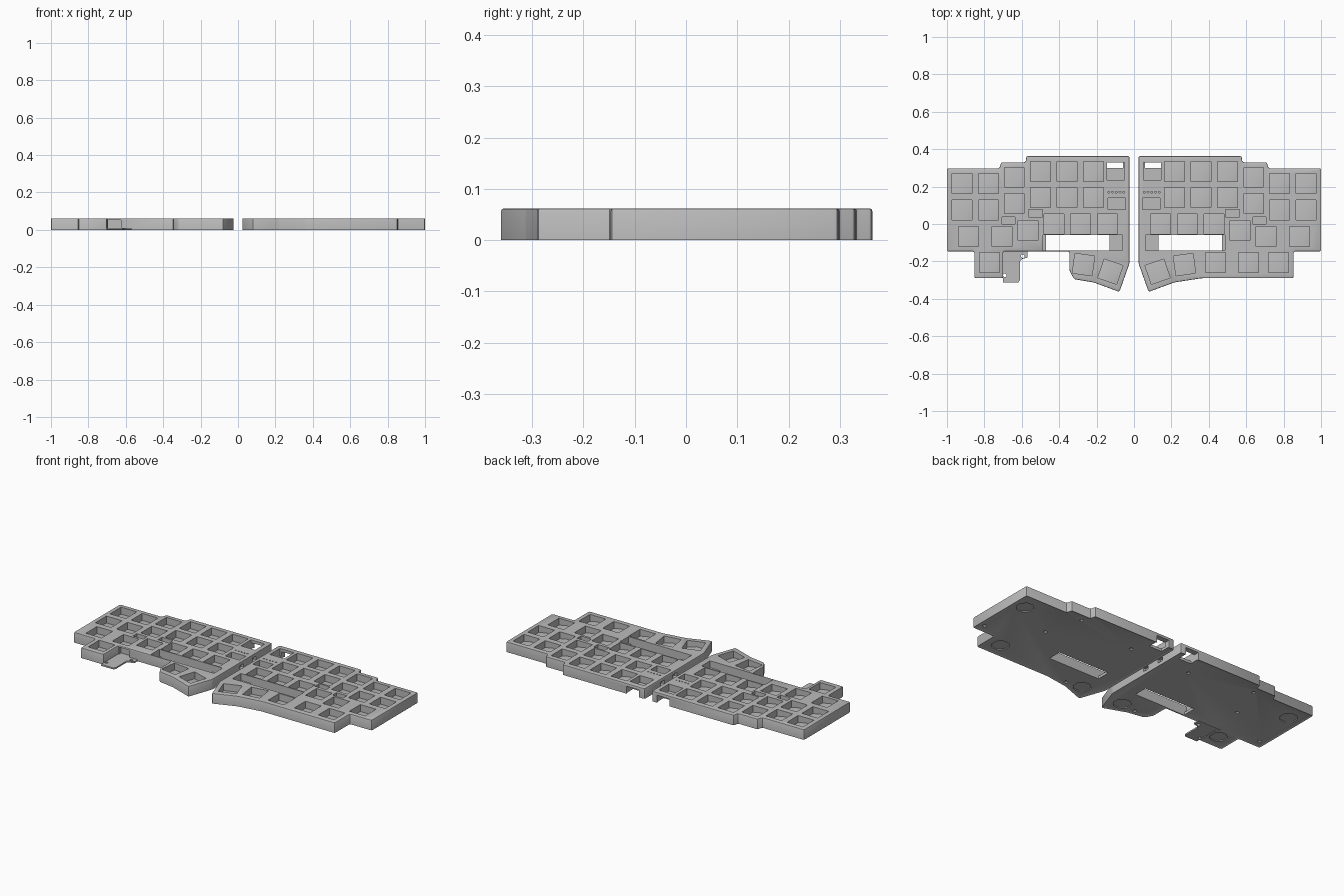
import bpy, bmesh, math
from mathutils import Vector

if "Cube" in bpy.data.objects:
    bpy.data.objects.remove(bpy.data.objects["Cube"])

grey = bpy.data.materials.new("case_grey")
grey.use_nodes = True
GREY = (0.5, 0.5, 0.5, 1)
grey.diffuse_color = GREY
grey.node_tree.nodes["Principled BSDF"].inputs["Base Color"].default_value = GREY

TOP, FLOOR, KEY = 0.062, 0.02, 0.053


def prism(bm, pts, z0, z1):
    """Closed straight prism over a plan outline."""
    low = [bm.verts.new((x, y, z0)) for x, y in pts]
    high = [bm.verts.new((x, y, z1)) for x, y in pts]
    n = len(pts)
    base = bm.faces.new(low[::-1])
    bm.faces.new(high)
    for i in range(n):
        j = (i + 1) % n
        bm.faces.new((low[i], low[j], high[j], high[i]))
    return base


def box(bm, x0, x1, y0, y1, z0, z1):
    prism(bm, [(x0, y0), (x1, y0), (x1, y1), (x0, y1)], z0, z1)


def disc(bm, x, y, r, z0, z1, n=8):
    prism(bm, [(x + r * math.cos(math.tau * (i + .5) / n), y + r * math.sin(math.tau * (i + .5) / n))
               for i in range(n)], z0, z1)


def key_pocket(bm, x, y, turn=0):
    """Square socket whose floor is a low ridge with one hipped end."""
    c, s = math.cos(math.radians(turn)), math.sin(math.radians(turn))

    def v(a, b, z):
        return bm.verts.new((x + KEY * (a * c - b * s), y + KEY * (a * s + b * c), z))
    corners = ((-1, -1), (1, -1), (1, 1), (-1, 1))
    low = [v(a, b, FLOOR) for a, b in corners]
    high = [v(a, b, TOP + .02) for a, b in corners]
    mid, peak = v(0, -1, FLOOR + .01), v(0, 0, FLOOR + .01)
    bm.faces.new(high)
    bm.faces.new((low[2], low[3], peak))
    bm.faces.new((low[3], low[0], mid, peak))
    bm.faces.new((low[1], low[2], peak, mid))
    bm.faces.new((low[0], mid, low[1], high[1], high[0]))
    for i in (1, 2, 3):
        j = (i + 1) % 4
        bm.faces.new((low[i], low[j], high[j], high[i]))


def make(name, bm, side):
    """Turn a bmesh into an object, mirrored when side is -1."""
    for v in bm.verts:
        v.co.x *= side
    bmesh.ops.recalc_face_normals(bm, faces=bm.faces)
    me = bpy.data.meshes.new(name)
    bm.to_mesh(me)
    bm.free()
    me.materials.append(grey)
    ob = bpy.data.objects.new(name, me)
    bpy.context.collection.objects.link(ob)
    return ob


def cut(ob, bm, side):
    tool = make("cutter", bm, side)
    tool.hide_render = True
    mod = ob.modifiers.new("cut", 'BOOLEAN')
    mod.operation, mod.solver, mod.object = 'DIFFERENCE', 'EXACT', tool
    bpy.context.view_layer.objects.active = ob
    bpy.ops.object.modifier_apply(modifier=mod.name)
    bpy.data.objects.remove(tool)


def soften(bm, edges, size):
    bmesh.ops.bevel(bm, geom=edges, offset=size, segments=2, profile=.5, affect='EDGES')


# Plan outlines: shared back and outer edges, different front edges
back = [(1, -.147), (1, .297), (.72, .297), (.71, .33), (.58, .33), (.575, .363), (.024, .363),
        (.024, -.21), (.078, -.363), (.217, -.312)]
full_front = [(.36, -.29), (.853, -.29), (.853, -.147)]
notched_front = [(.32, -.295), (.345, -.25), (.345, -.147), (.70, -.147),
                 (.70, -.29), (.853, -.29), (.853, -.147)]

# Key centres by column, stepping down one row at a time
keys = [(x, y) for x in (.217, .358, .5) for y in (.28, .142)]
keys += [(x, 0) for x in (.142, .286, .427)]
keys += [(.64, .25), (.64, .11), (.567, -.035)]
keys += [(x, y) for x in (.778, .92) for y in (.216, .075)]
keys += [(.706, -.067), (.884, -.067), (.772, -.205)]

for name, side, front in (("left", 1, full_front), ("right", -1, notched_front)):
    # Case body with rounded corners, softened top edge and recessed underside
    bm = bmesh.new()
    base = prism(bm, back + front, 0, TOP)
    bmesh.ops.recalc_face_normals(bm, faces=bm.faces)
    soften(bm, [e for e in bm.edges if abs(e.verts[0].co.z - e.verts[1].co.z) > .03], .008)
    soften(bm, [e for e in bm.edges if all(v.co.z > TOP - .001 for v in e.verts)], .005)
    base = min(bm.faces, key=lambda f: f.calc_center_median().z)
    bmesh.ops.inset_region(bm, faces=[base], thickness=.009, depth=0)
    for v in base.verts:
        v.co.z = .004
    case = make(name + "_case", bm, side)

    # Sockets and shallow wells in the top
    bm = bmesh.new()
    for x, y in keys:
        key_pocket(bm, x, y)
    key_pocket(bm, .27, -.217, 8)
    key_pocket(bm, .126, -.255, 19)
    if side == 1:
        for x in (.436, .612):
            key_pocket(bm, x, -.205)
    for x0, x1, y0, y1 in ((.05, .145, .235, .33), (.045, .14, .078, .14),
                           (.49, .565, .038, .078), (.635, .705, 0, .037)):
        box(bm, x0, x1, y0, y1, FLOOR, TOP + .02)
    box(bm, .062, .486, -.142, -.06, FLOOR, TOP + .02)
    for i in range(5):
        disc(bm, .055 + .02 * i, .17, .005, .04, TOP + .02, 6)
    cut(case, bm, side)

    # Through slot, back port, side ports, foot recesses and screw holes
    bm = bmesh.new()
    box(bm, .13, .47, -.142, -.06, -.02, .05)
    box(bm, .06, .145, .30, .40, -.02, .045)
    for y in (.07, .19):
        box(bm, .01, .04, y - .018, y + .018, .02, .042)
    for x, y in ((.92, .19), (.76, -.205), (.14, -.265)):
        disc(bm, x, y, .05, -.02, .009)
    for x, y in ((.6, .28), (.2, .215), (.96, -.1), (.67, .06), (.24, -.28)):
        disc(bm, x, y, .011, -.02, .014)
    if side == -1:
        box(bm, .625, .695, -.18, -.128, .01, .052)
    cut(case, bm, side)

    for p in case.data.polygons:
        p.use_smooth = False

# Thin base tongue exposed where the front of the right half is cut away
bm = bmesh.new()
prism(bm, [(.72, -.14), (.72, -.283), (.70, -.29), (.70, -.312), (.617, -.312),
           (.61, -.30), (.61, -.20), (.597, -.187), (.57, -.18), (.57, -.14)], .001, .01)
tongue = make("base_tongue", bm, -1)
bm = bmesh.new()
for x, y in ((.69, -.275), (.595, -.172)):
    disc(bm, x, y, .01, -.02, .03)
cut(tongue, bm, -1)

# Smooth the rounded corners only
for ob in bpy.context.selected_objects:
    ob.select_set(False)
for ob in bpy.data.objects:
    if ob.name.endswith("_case"):
        ob.select_set(True)
        bpy.context.view_layer.objects.active = ob
bpy.ops.object.shade_smooth_by_angle(angle=math.radians(30))
